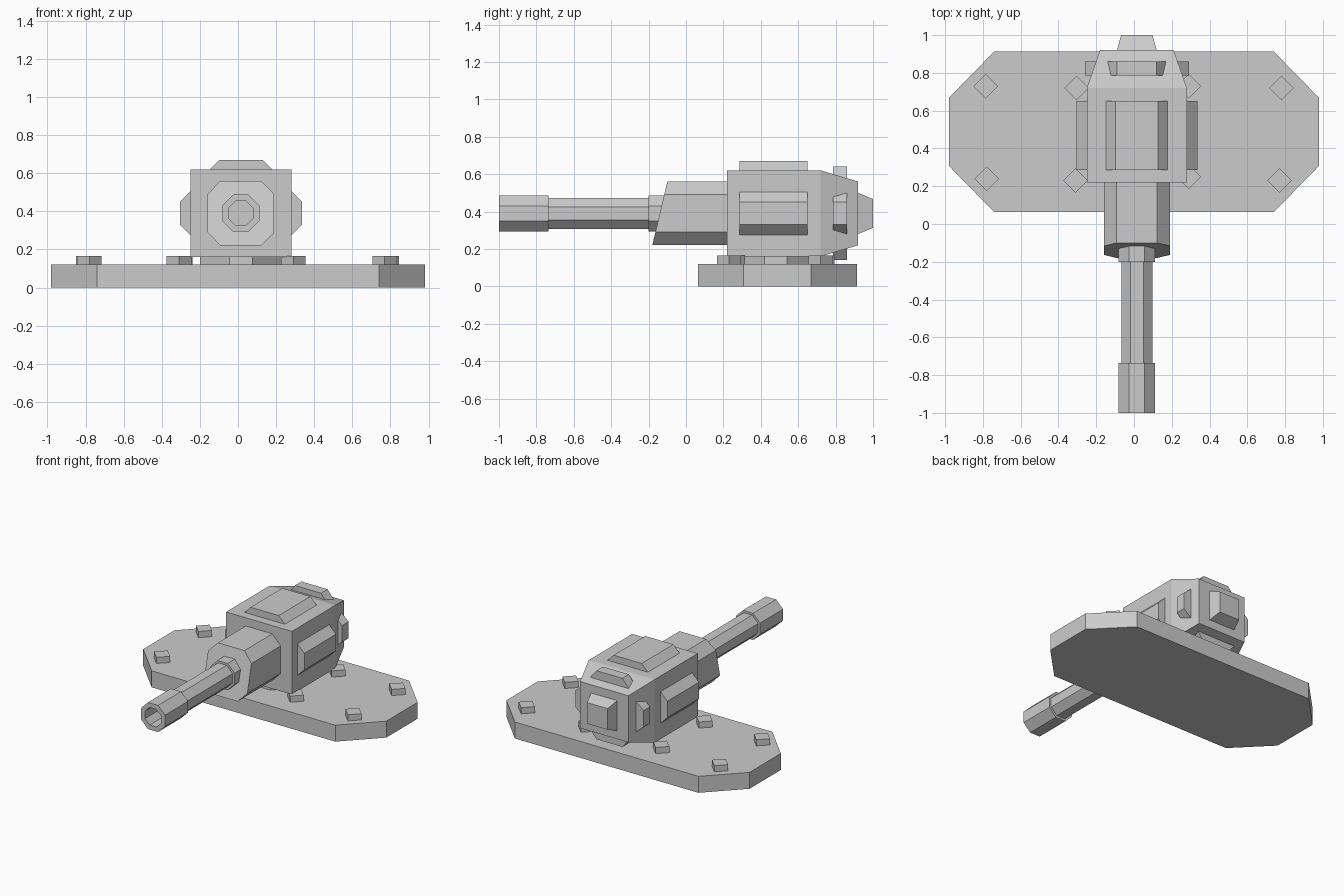
import bpy, bmesh, math
from mathutils import Matrix, Vector

cube = bpy.data.objects.get("Cube")
if cube:
    bpy.data.objects.remove(cube)

grey = bpy.data.materials.new("plain_grey")
grey.use_nodes = True
COLOUR = (0.6, 0.6, 0.6, 1)
grey.diffuse_color = COLOUR
grey.node_tree.nodes["Principled BSDF"].inputs["Base Color"].default_value = COLOUR

CX, CZ = 0.015, 0.39   # gun axis


def loft(name, rings):
    """Skin a list of equal-length rings and cap both ends."""
    bm = bmesh.new()
    loops = [[bm.verts.new(p) for p in ring] for ring in rings]
    n = len(loops[0])
    for a, b in zip(loops, loops[1:]):
        for i in range(n):
            j = (i + 1) % n
            bm.faces.new((a[i], a[j], b[j], b[i]))
    bm.faces.new(loops[0])
    bm.faces.new(loops[-1])
    bmesh.ops.recalc_face_normals(bm, faces=bm.faces)
    mesh = bpy.data.meshes.new(name)
    bm.to_mesh(mesh)
    bm.free()
    mesh.materials.append(grey)
    obj = bpy.data.objects.new(name, mesh)
    bpy.context.collection.objects.link(obj)
    return obj


def octagon(w, h, fw, fh):
    """Half sizes w, h with flat half lengths fw, fh."""
    quarter = [(w, fh), (fw, h)]
    return (quarter + [(-x, y) for x, y in quarter[::-1]]
            + [(-x, -y) for x, y in quarter] + [(x, -y) for x, y in quarter[::-1]])


def rect(w, h):
    return [(w, h), (-w, h), (-w, -h), (w, -h)]


def across(shape, y, slope=0):
    """Place a section across the gun axis, optionally leaning."""
    return [(CX + a, y + slope * b, CZ + b) for a, b in shape]


def flat(shape, x, y, z):
    return [(x + a, y + b, z) for a, b in shape]


def armour_plate(name, angle, low, high, y0, y1):
    """Trapezoid bar on one side of the turret; low/high = (half width, distance)."""
    turn = Matrix.Rotation(math.radians(angle), 3, 'Y')
    centre = Vector((CX, 0, CZ))
    rings = []
    for y in (y0, y1):
        pts = [(-low[0], low[1]), (low[0], low[1]), (high[0], high[1]), (-high[0], high[1])]
        rings.append([centre + turn @ Vector((a, y, b)) for a, b in pts])
    loft(name, rings)


# Base slab and turning ring
slab = octagon(0.98, 0.425, 0.74, 0.18)
loft("base_slab", [flat(slab, 0, 0.488, z) for z in (0, 0.12)])
ring = octagon(0.215, 0.215, 0.06, 0.06)
loft("turning_ring", [flat(ring, CX, 0.48, z) for z in (0.12, 0.165)])

# Bolts
diamond = [(0.065, 0), (0, 0.065), (-0.065, 0), (0, -0.065)]
bolts = [(-0.785, 0.73), (-0.305, 0.72), (0.29, 0.73), (0.78, 0.72),
         (-0.78, 0.24), (-0.31, 0.23), (0.29, 0.25), (0.77, 0.23)]
for i, (x, y) in enumerate(bolts):
    loft(f"bolt_{i + 1}", [flat(diamond, x, y, z) for z in (0.12, 0.165)])

# Turret body with tapered rear and hatch
box, tail = rect(0.265, 0.23), rect(0.195, 0.17)
loft("turret_body", [across(box, 0.22), across(box, 0.72), across(tail, 0.92)])
loft("rear_hatch", [across(rect(0.105, 0.11), 0.92), across(rect(0.083, 0.077), 1.0)])

# Armour plates
armour_plate("top_plate", 0, (0.163, 0.23), (0.113, 0.28), 0.285, 0.65)
for side, angle in (("left", 90), ("right", -90)):
    armour_plate(side + "_plate", angle, (0.115, 0.265), (0.06, 0.32), 0.285, 0.65)
    armour_plate(side + "_rear_plate", angle, (0.115, 0.21), (0.06, 0.275), 0.785, 0.86)
for side, angle in (("top", 0), ("bottom", 180)):
    armour_plate(side + "_rear_plate", angle, (0.157, 0.185), (0.105, 0.25), 0.785, 0.86)

# Gun mantlet with leaning face
mantlet = octagon(0.175, 0.17, 0.107, 0.1)
loft("gun_mantlet", [across(mantlet, 0.22), across(mantlet, -0.14, 0.235)])

# Barrel with collar, muzzle and bore
wide = octagon(0.097, 0.097, 0.041, 0.041)
thin = octagon(0.082, 0.082, 0.034, 0.034)
bore = octagon(0.064, 0.064, 0.027, 0.027)
loft("gun_barrel", [across(s, y) for s, y in (
    (wide, -0.05), (wide, -0.2), (thin, -0.2), (thin, -0.735),
    (wide, -0.735), (wide, -1.0), (bore, -1.0), (bore, -0.85))])
